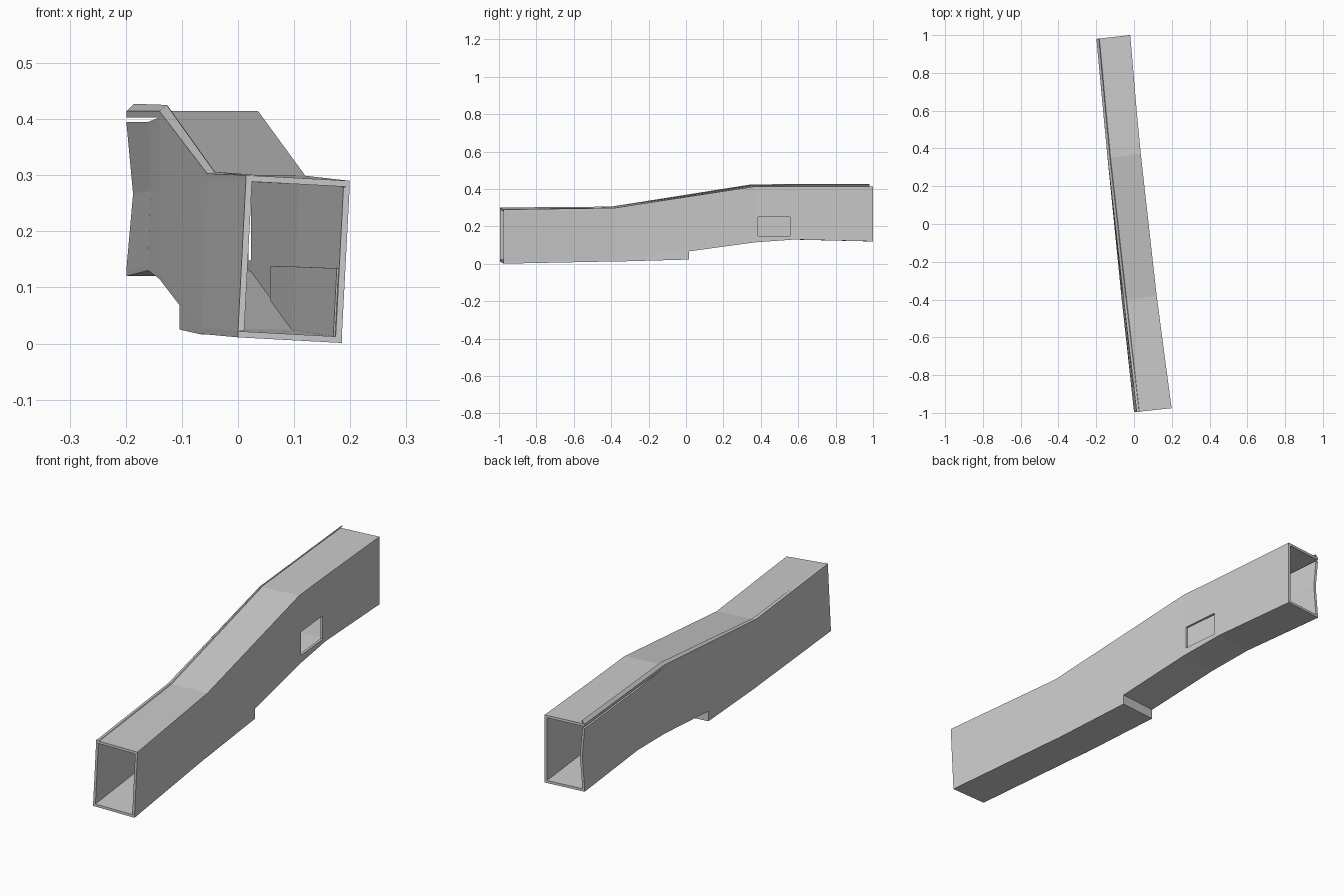
import bpy, bmesh
from mathutils import Vector

cube = bpy.data.objects.get("Cube")
if cube:
    bpy.data.objects.remove(cube, do_unlink=True)

grey = bpy.data.materials.new("plain_grey")
grey.use_nodes = True
grey.diffuse_color = (0.6, 0.6, 0.6, 1)
grey.node_tree.nodes["Principled BSDF"].inputs["Base Color"].default_value = (0.6, 0.6, 0.6, 1)

# Stations along the rail: y, left x, right x, bottom z, top z, lean, roll
STATIONS = [
    (-0.985, 0.0, 0.185, 0.006, 0.295, 0.014, 0.005),
    (-0.39, -0.065, 0.11, 0.015, 0.301, 0.01, 0.002),
    (0.36, -0.14, 0.036, 0.115, 0.414, 0.0, 0.0),
    (0.57, -0.16, 0.016, 0.13, 0.414, 0.0, 0.0),
    (0.99, -0.199, -0.02, 0.12, 0.414, 0.0, 0.0),
]
T = 0.011


def point(s, u, v, dx=0, dz=0):
    """Point on a sheared section: u runs across, v runs up."""
    y, xl, xr, zb, zt, lean, roll = s
    return Vector((xl + (xr - xl) * u + lean * v + dx,
                   y + 0.02 * (u - 0.5),
                   zb + (zt - zb) * v + roll * (1 - 2 * u) + dz))


def at(y):
    """Interpolated station at any y."""
    for a, b in zip(STATIONS, STATIONS[1:]):
        if y <= b[0]:
            f = (y - a[0]) / (b[0] - a[0])
            return tuple(p + (q - p) * f for p, q in zip(a, b))
    return STATIONS[-1]


def loft(name, rings):
    """Closed solid through matching rings of points."""
    bm = bmesh.new()
    loops = [[bm.verts.new(p) for p in ring] for ring in rings]
    n = len(loops[0])
    for a, b in zip(loops, loops[1:]):
        for i in range(n):
            j = (i + 1) % n
            bm.faces.new((a[i], a[j], b[j], b[i]))
    bm.faces.new(loops[0])
    bm.faces.new(loops[-1][::-1])
    bmesh.ops.recalc_face_normals(bm, faces=bm.faces)
    mesh = bpy.data.meshes.new(name)
    bm.to_mesh(mesh)
    bm.free()
    mesh.materials.append(grey)
    ob = bpy.data.objects.new(name, mesh)
    bpy.context.collection.objects.link(ob)
    return ob


# Roof and floor plates
loft("roof", [[point(s, 0, 1), point(s, 1, 1), point(s, 1, 1, 0, -T), point(s, 0, 1, 0, -T)]
              for s in STATIONS])
loft("floor", [[point(s, 0, 0), point(s, 1, 0), point(s, 1, 0, 0, T), point(s, 0, 0, 0, T)]
               for s in STATIONS])

# Left-hand wall of the section, bowed inward and dropped from the roof at the back
rings = []
for s, bow, gap in zip(STATIONS, (0, 0, 0, 0.004, 0.012), (0, 0, 0, 0.008, 0.008)):
    rings.append([point(s, 0, 0, 0, T), point(s, 0, 0.5, bow), point(s, 0, 1, 0, -T - gap),
                  point(s, 0, 1, T, -T - gap), point(s, 0, 0.5, T + bow), point(s, 0, 0, T, T)])
loft("inner_side_wall", rings)

# Opposite wall with a rectangular window
wall = loft("outer_side_wall", [[point(s, 1, 0, 0, T), point(s, 1, 1, 0, -T),
                                 point(s, 1, 1, -T, -T), point(s, 1, 0, -T, T)]
                                for s in STATIONS])
cutter = loft("window_cutter", [[Vector((x, y, z)) for x, z in
                                 ((-0.06, 0.148), (0.12, 0.148), (0.12, 0.25), (-0.06, 0.25))]
                                for y in (0.385, 0.555)])
cutter.hide_render = True
cut = wall.modifiers.new("window", "BOOLEAN")
cut.operation = "DIFFERENCE"
cut.solver = "EXACT"
cut.object = cutter
bpy.context.view_layer.update()
evaluated = wall.evaluated_get(bpy.context.evaluated_depsgraph_get())
cut_mesh = bpy.data.meshes.new_from_object(evaluated)
wall.modifiers.clear()
wall.data = cut_mesh
bpy.data.objects.remove(cutter, do_unlink=True)

# Sloped lip along the roof edge, growing toward the back
rings = []
for s, h in zip(STATIONS, (0.001, 0.003, 0.011, 0.012, 0.013)):
    rings.append([point(s, 0, 1), point(s, 0, 1, 0.013, h),
                  point(s, 0, 1, 0.016, h - 0.003), point(s, 0, 1, 0.006, -0.001)])
loft("roof_lip", rings)

# Straight bracket under the rising floor, with an upright flange inside
rings = []
for y, z in ((-0.39, 0.014), (0.005, 0.024)):
    s = at(y)
    low = z - s[3]
    rings.append([point(s, 0, 0, 0, low), point(s, 1, 0, 0, low),
                  point(s, 1, 0, 0, 0.002), point(s, 0, 0, 0, 0.002)])
loft("under_bracket", rings)

rings = []
for y in (-0.975, -0.39, 0.005):
    s = at(y)
    v = (0.139 - s[3]) / (s[4] - s[3])
    rings.append([point(s, 1, 0, -T, T), point(s, 1, v, -T),
                  point(s, 1, v, -T - 0.003), point(s, 1, 0, -T - 0.003, T)])
loft("bracket_flange", rings)
